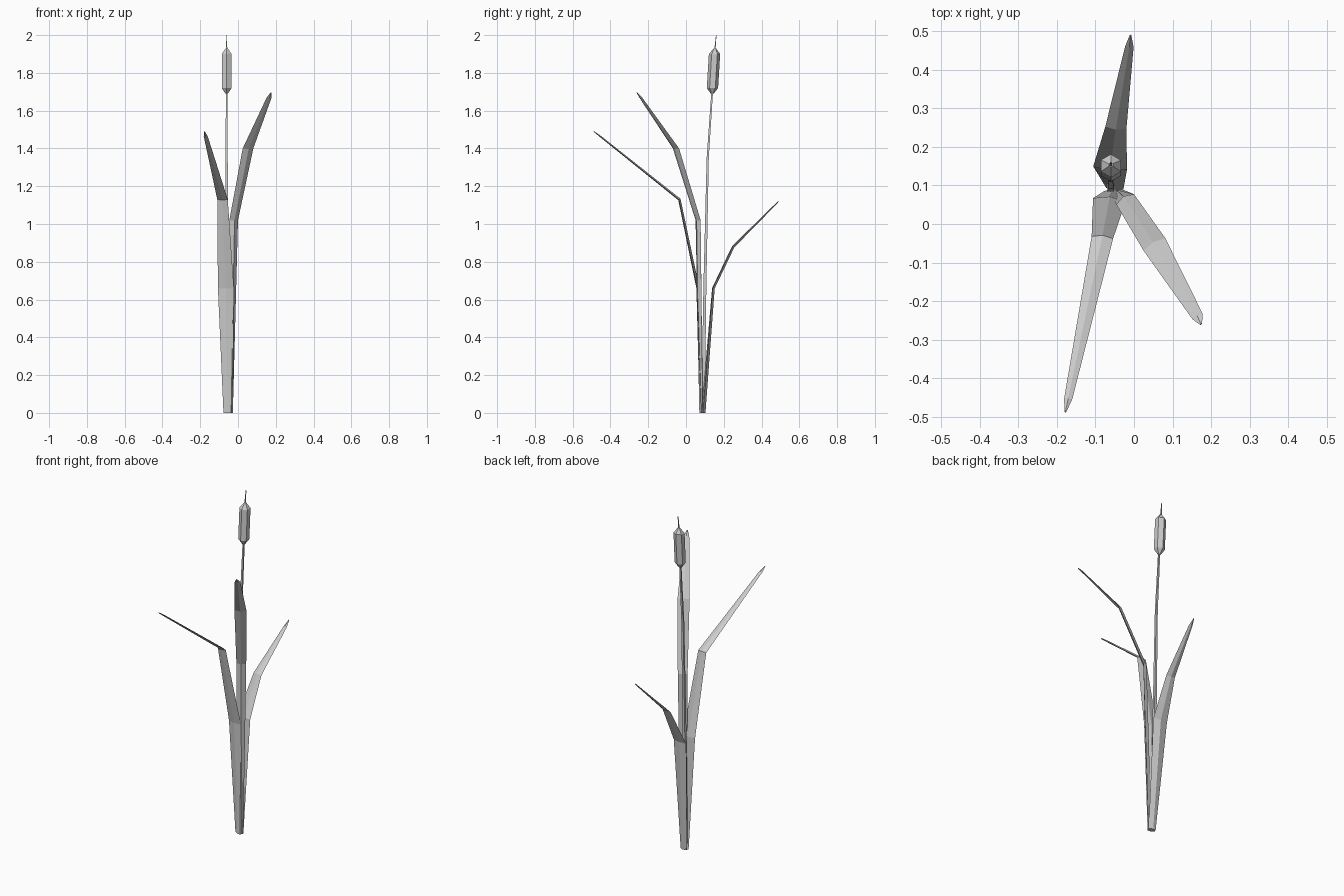
import bpy, math
from mathutils import Vector

if "Cube" in bpy.data.objects:
    bpy.data.objects.remove(bpy.data.objects["Cube"])


def mesh_from_rings(name, rings):
    """Skin a list of equal-sized point rings and cap both ends."""
    n = len(rings[0])
    verts = [p for r in rings for p in r]
    faces = [(i * n + j, i * n + (j + 1) % n, (i + 1) * n + (j + 1) % n, (i + 1) * n + j)
             for i in range(len(rings) - 1) for j in range(n)]
    faces += [tuple(reversed(range(n))), tuple(range(len(verts) - n, len(verts)))]
    me = bpy.data.meshes.new(name)
    me.from_pydata(verts, [], faces)
    ob = bpy.data.objects.new(name, me)
    bpy.context.collection.objects.link(ob)
    return ob


def tube(name, sides, stations):
    """Stations are (x, y, z, radius)."""
    rings = []
    for x, y, z, r in stations:
        angles = [math.tau * (k + 0.5) / sides for k in range(sides)]
        rings.append([Vector((x + r * math.cos(a), y + r * math.sin(a), z)) for a in angles])
    return mesh_from_rings(name, rings)


def leaf(name, across, stations):
    """Flat keeled blade; stations are (x, y, z, width, thickness)."""
    across = Vector((*across, 0)).normalized()
    pts = [Vector(s[:3]) for s in stations]
    rings = []
    for i, (p, s) in enumerate(zip(pts, stations)):
        along = (pts[min(i + 1, len(pts) - 1)] - pts[max(i - 1, 0)]).normalized()
        normal = across.cross(along).normalized()
        w, t = across * s[3] / 2, normal * s[4] / 2
        rings.append([p - w, p - t, p + w, p + t])
    return mesh_from_rings(name, rings)


# Stem
tube("stem", 4, [(-0.06, 0.09, 0, 0.013), (-0.06, 0.10, 0.67, 0.011),
                 (-0.06, 0.115, 1.35, 0.008), (-0.06, 0.14, 1.72, 0.006)])

# Seed head and its spike
tube("seed_head", 6, [(-0.06, 0.139, 1.69, 0.008), (-0.06, 0.14, 1.72, 0.03),
                      (-0.06, 0.151, 1.90, 0.03), (-0.06, 0.153, 1.93, 0.006)])
tube("spike", 4, [(-0.06, 0.153, 1.92, 0.005), (-0.06, 0.16, 2.0, 0.002)])

# Leaves
leaf("front_left_leaf", (1, -0.1), [
    (-0.052, 0.083, 0, 0.05, 0.022), (-0.064, 0.063, 0.66, 0.085, 0.016),
    (-0.082, -0.035, 1.13, 0.056, 0.014), (-0.171, -0.455, 1.465, 0.021, 0.008),
    (-0.178, -0.488, 1.49, 0.004, 0.004)])
leaf("front_right_leaf", (0.86, 0.5), [
    (-0.042, 0.08, 0, 0.034, 0.022), (-0.023, 0.064, 1.02, 0.053, 0.018),
    (0.053, -0.053, 1.40, 0.065, 0.015), (0.165, -0.24, 1.67, 0.030, 0.008),
    (0.174, -0.26, 1.695, 0.006, 0.004)])
leaf("back_leaf", (-1, 0.1), [
    (-0.05, 0.092, 0, 0.045, 0.022), (-0.062, 0.145, 0.66, 0.088, 0.014),
    (-0.047, 0.25, 0.88, 0.055, 0.014), (-0.012, 0.46, 1.09, 0.022, 0.007),
    (-0.009, 0.49, 1.12, 0.004, 0.004)])
